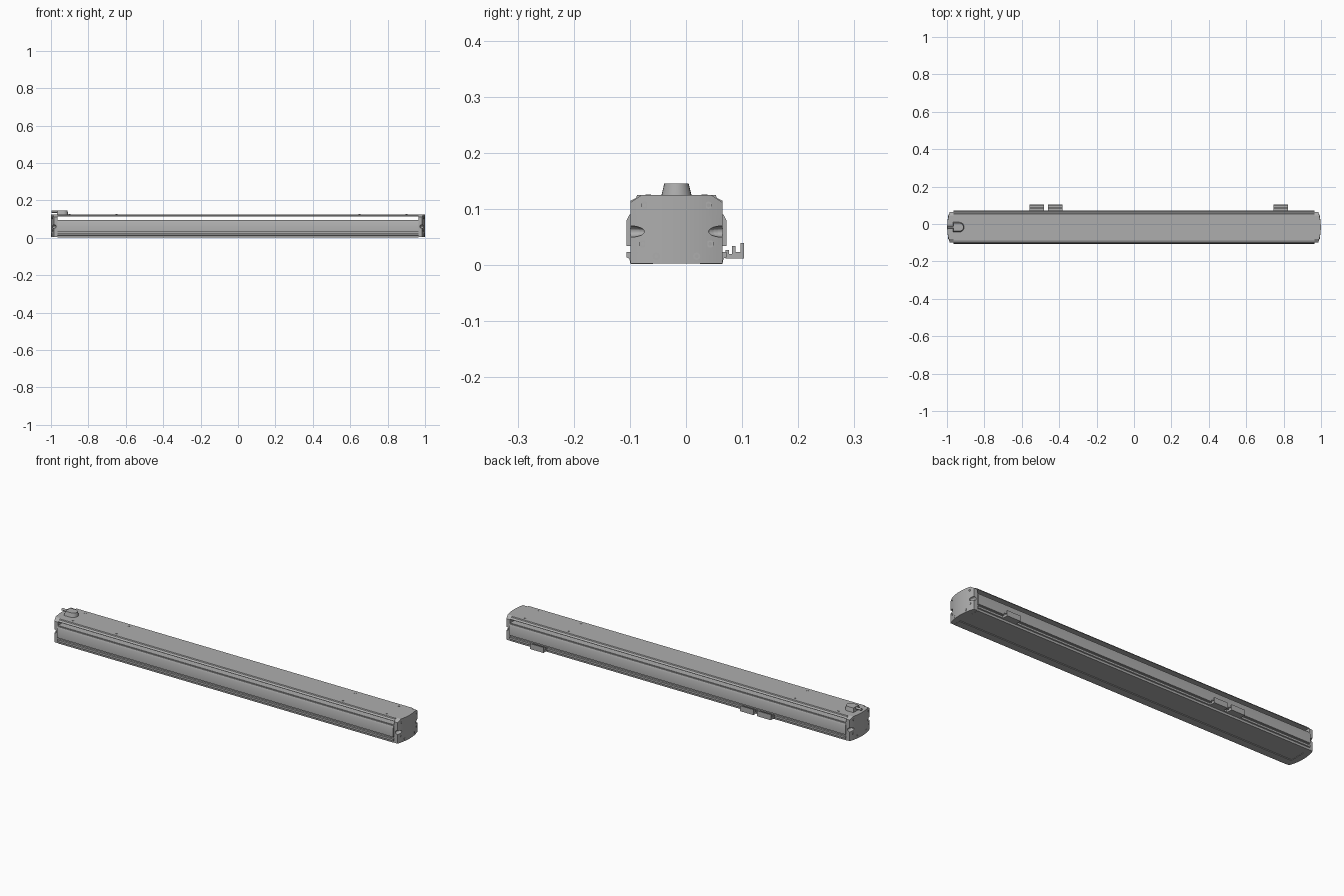
import bpy, bmesh, math
from mathutils import Vector

cube = bpy.data.objects.get("Cube")
if cube:
    bpy.data.objects.remove(cube, do_unlink=True)

MID = -0.017      # centre line of the housing in y
END = 0.965       # where the end caps begin


def material(name, value):
    m = bpy.data.materials.new(name)
    m.use_nodes = True
    col = (value, value, value, 1)
    m.diffuse_color = col
    m.node_tree.nodes["Principled BSDF"].inputs["Base Color"].default_value = col
    return m


grey = material("aluminium grey", 0.42)


def finish(name, bm):
    bmesh.ops.recalc_face_normals(bm, faces=bm.faces)
    me = bpy.data.meshes.new(name)
    bm.to_mesh(me)
    bm.free()
    me.materials.append(grey)
    ob = bpy.data.objects.new(name, me)
    bpy.context.collection.objects.link(ob)
    return ob


def prism_mesh(pts, axis, lo, hi):
    """Extrude an outline: (y, z) points along x, or (x, y) points along z."""
    bm = bmesh.new()
    place = (lambda p: (lo, *p)) if axis == "x" else (lambda p: (*p, lo))
    face = bm.faces.new([bm.verts.new(place(p)) for p in pts])
    top = bmesh.ops.extrude_face_region(bm, geom=[face])["geom"]
    shift = Vector((hi - lo, 0, 0) if axis == "x" else (0, 0, hi - lo))
    for v in top:
        if isinstance(v, bmesh.types.BMVert):
            v.co += shift
    return bm


def prism(name, pts, axis, lo, hi):
    return finish(name, prism_mesh(pts, axis, lo, hi))


def mirrored(half):
    """Close a half profile given as (distance from centre, height)."""
    return [(MID + w, z) for w, z in half] + [(MID - w, z) for w, z in reversed(half)]


def cylinder(name, radius, depth, loc, axis, sides=20):
    bm = bmesh.new()
    bmesh.ops.create_cone(bm, cap_ends=True, segments=sides,
                          radius1=radius, radius2=radius, depth=depth)
    ob = finish(name, bm)
    ob.location = loc
    ob.rotation_euler = (0, math.pi / 2, 0) if axis == "x" else (0, 0, 0)
    return ob


def cut(target, cutter):
    mod = target.modifiers.new("cut", "BOOLEAN")
    mod.operation = "DIFFERENCE"
    mod.object = cutter
    mod.solver = "EXACT"
    cutter.hide_render = True
    cutter.hide_viewport = True
    cutter.display_type = "WIRE"


# Lower housing with bottom feet and side slots
base = [(0.04, 0.005), (0.042, 0.002), (0.082, 0.002), (0.084, 0.012),
        (0.089, 0.014), (0.089, 0.024), (0.079, 0.024), (0.079, 0.034),
        (0.089, 0.034), (0.089, 0.080), (0.084, 0.090), (0.080, 0.090),
        (0.080, 0.094)]
prism("lower_housing", mirrored(base), "x", -END, END)

# Top cover, separated from the housing by an open slot
cover = [(0.080, 0.113), (0.082, 0.113), (0.082, 0.115), (0.072, 0.120),
         (0.070, 0.125)]
prism("top_cover", mirrored(cover), "x", -END, END)

# Small screws along the cover
for x in (-0.9, -0.65, 0.65, 0.9):
    for y in (MID - 0.05, MID + 0.05):
        cylinder("cover_screw", 0.005, 0.003, (x, y, 0.125), "z", 16)

# Bowed end caps with chamfered shoulders, screws and side scoops
SCREWS = ((0.057, 0.107), (0.060, 0.038), (0.036, 0.016))
for s, label in ((-1, "right"), (1, "left")):
    steps = [i / 8 for i in range(-8, 9)]
    plan = [(s * (0.999 - 0.014 * t * t), MID + 0.082 * t) for t in steps]
    plan += [(s * END, MID + 0.082), (s * END, MID - 0.082)]
    bm = prism_mesh(plan, "z", 0.003, 0.125)
    for side in (-1, 1):
        geom = bm.verts[:] + bm.edges[:] + bm.faces[:]
        bmesh.ops.bisect_plane(bm, geom=geom, clear_outer=True,
                               plane_co=(0, MID + side * 0.082, 0.112),
                               plane_no=(0, side * 0.55, 0.83))
        rim = [e for e in bm.edges if e.is_boundary]
        bmesh.ops.holes_fill(bm, edges=rim)
    cap = finish(label + "_end_cap", bm)

    for side in (-1, 1):
        bm = bmesh.new()
        bmesh.ops.create_uvsphere(bm, u_segments=20, v_segments=12, radius=1)
        scoop = finish(label + "_scoop_cutter", bm)
        scoop.scale = (0.014, 0.028, 0.010)
        scoop.location = (s * 0.986, MID + side * 0.082, 0.060)
        cut(cap, scoop)
        for w, z in SCREWS:
            x = s * (0.999 - 0.014 * (w / 0.082) ** 2)
            y = MID + side * w
            head = cylinder(label + "_cap_screw", 0.0065, 0.006, (x - s * 0.002, y, z), "x")
            socket = cylinder(label + "_socket_cutter", 0.0035, 0.006, (x + s * 0.001, y, z), "x", 6)
            cut(head, socket)

# Cable connector: tapered block with one round end, on the top right end
outline = [(-0.968, -0.027), (-0.968, 0.027)]
outline += [(-0.935 + 0.027 * math.cos(a), 0.027 * math.sin(a))
            for a in [math.pi / 2 - i * math.pi / 12 for i in range(13)]]
outline = [(x, y + MID) for x, y in outline]
bm = prism_mesh(outline, "z", 0.124, 0.146)
for v in bm.verts:
    if v.co.z > 0.13:
        v.co.y = MID + (v.co.y - MID) * 0.8
        v.co.x = -0.94 + (v.co.x + 0.94) * 0.88
finish("cable_connector", bm)
cylinder("cable", 0.006, 0.05, (-0.972, MID, 0.139), "x", 16)

# Open clip-on sensors along the back
clip = [(0.070, 0.012), (0.103, 0.012), (0.103, 0.040), (0.097, 0.040),
        (0.097, 0.024), (0.088, 0.024), (0.088, 0.034), (0.082, 0.034),
        (0.082, 0.020), (0.077, 0.020), (0.077, 0.027), (0.070, 0.027)]
for i, x in enumerate((-0.52, -0.42, 0.785)):
    prism("sensor_clip_%d" % (i + 1), clip, "x", x - 0.039, x + 0.039)

# Smooth only the round parts
bpy.ops.object.select_all(action="DESELECT")
for ob in bpy.context.scene.objects:
    if ob.type == "MESH" and not ob.hide_render:
        ob.select_set(True)
        bpy.context.view_layer.objects.active = ob
bpy.ops.object.shade_smooth_by_angle(angle=math.radians(30))
